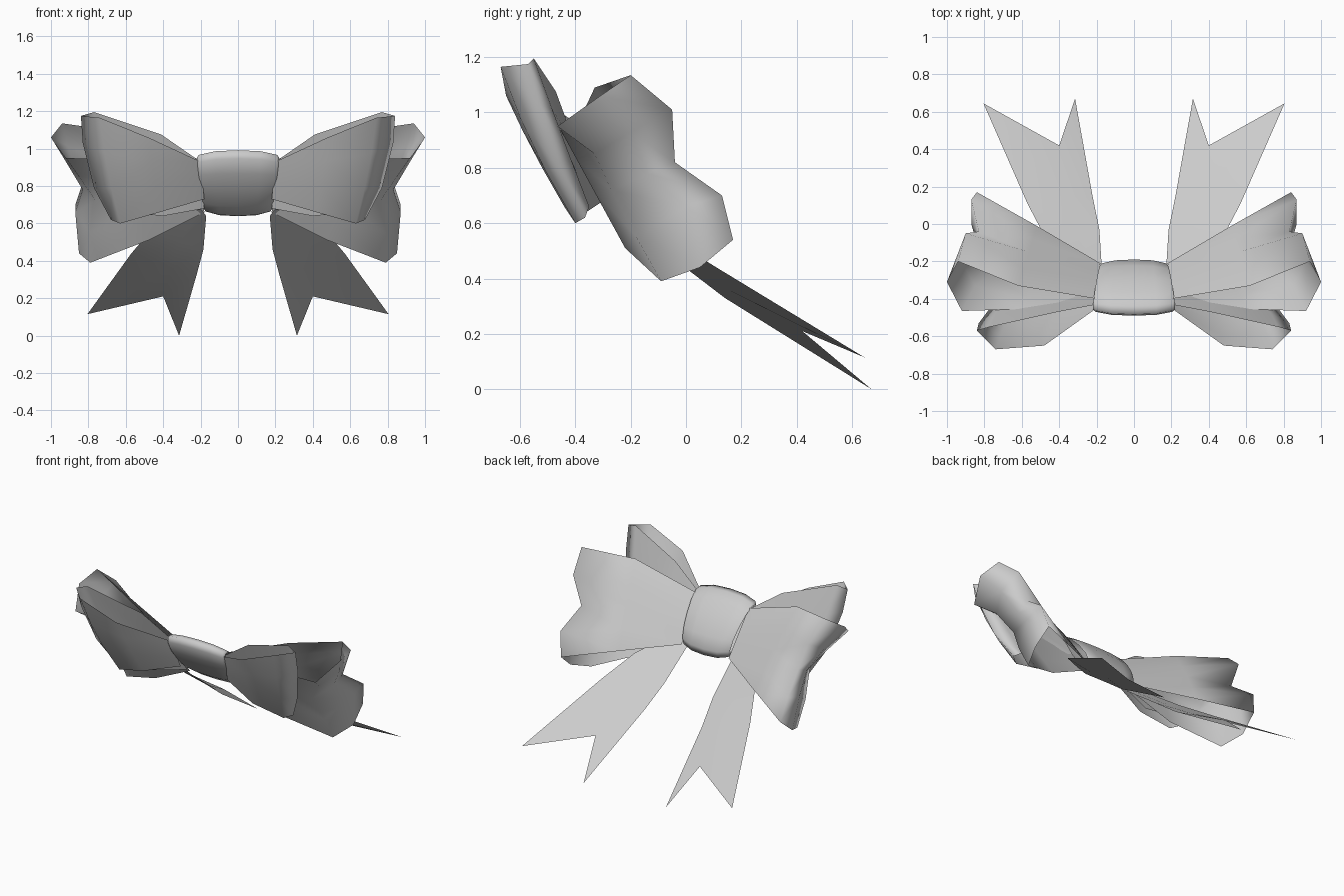
import bpy, math
from mathutils import Vector


def resample(row, n):
    # spread n points evenly along a short cross-row
    pts = [Vector(p) for p in row]
    out = []
    for i in range(n):
        t = i / (n - 1) * (len(pts) - 1)
        k = min(int(t), len(pts) - 2)
        out.append(pts[k].lerp(pts[k + 1], t - k))
    return out


def ribbon(name, rows, n, mirror=True, closed=False):
    # cloth sheet lofted through cross-rows
    grid = [resample(r, n) if len(r) != n else r for r in rows]
    verts = [p for r in grid for p in r]
    faces = []
    for i in range(len(grid) - 1):
        for j in range(n if closed else n - 1):
            k = (j + 1) % n
            faces.append((i * n + j, i * n + k, (i + 1) * n + k, (i + 1) * n + j))
    me = bpy.data.meshes.new(name)
    me.from_pydata([tuple(v) for v in verts], [], faces)
    me.polygons.foreach_set("use_smooth", [True] * len(faces))
    ob = bpy.data.objects.new(name, me)
    bpy.context.collection.objects.link(ob)
    if mirror:
        ob.modifiers.new("mirror", 'MIRROR').use_mirror_merge = False
    return ob


# front loops: rows run from the upper edge to the lower edge, out and back again
ribbon("front_loop", [
    [(.20, -.45, .93), (.18, -.37, .73)],
    [(.48, -.65, 1.06), (.45, -.56, .87), (.42, -.44, .66)],
    [(.74, -.67, 1.165), (.70, -.56, .88), (.63, -.40, .60)],
    [(.84, -.57, 1.175), (.83, -.53, 1.03), (.77, -.45, .79), (.68, -.365, .62)],
    [(.77, -.55, 1.195), (.72, -.45, .92), (.62, -.35, .66)],
    [(.41, -.47, 1.075), (.40, -.41, .85), (.40, -.36, .64)],
    [(.20, -.43, .93), (.18, -.30, .68)],
], 4)

# rear loops: wider, with a crease dented into the outer end
ribbon("rear_loop", [
    [(.20, -.43, .91), (.18, -.27, .66)],
    [(.60, -.455, .94), (.48, -.22, .51)],
    [(.92, -.465, .95), (.85, -.33, .85), (.76, -.27, .72), (.79, -.18, .55), (.79, -.09, .39)],
    [(1.0, -.31, 1.06), (.92, -.20, .93), (.83, -.14, .78), (.87, 0, .66), (.85, .05, .44)],
    [(.94, -.20, 1.135), (.90, -.05, 1.01), (.83, -.04, .82), (.87, .13, .70), (.84, .17, .54)],
    [(.62, -.33, 1.09), (.56, -.15, .84), (.52, -.01, .60)],
    [(.20, -.40, .94), (.18, -.21, .66)],
], 5)

# forked tails: rows run from the inner edge to the outer edge
ribbon("tail", [
    [(.17, -.27, .64), (.20, -.30, .68), (.23, -.32, .72)],
    [(.185, -.03, .46), (.31, -.05, .50), (.46, -.10, .57)],
    [(.22, .14, .33), (.35, .15, .36), (.57, .11, .44)],
    [(.315, .67, 0), (.40, .42, .21), (.805, .645, .115)],
], 3)

# knot: thin barrel of oval sections, tilted back and wider at the top
N = 12
rows = []
for x, s in ((-.20, .78), (-.19, .86), (-.11, .97), (0, 1), (.11, .97), (.19, .86), (.20, .78)):
    row = []
    for j in range(N):
        a = 2 * math.pi * j / N
        u, v = .227 * s * math.cos(a), .068 * s * math.sin(a)
        row.append((x * (1 - .10 * math.cos(a)),
                    -.34 + .63 * u - .777 * v, .815 - .777 * u - .63 * v))
    rows.append(row)
ribbon("knot", rows, N, mirror=False, closed=True)
